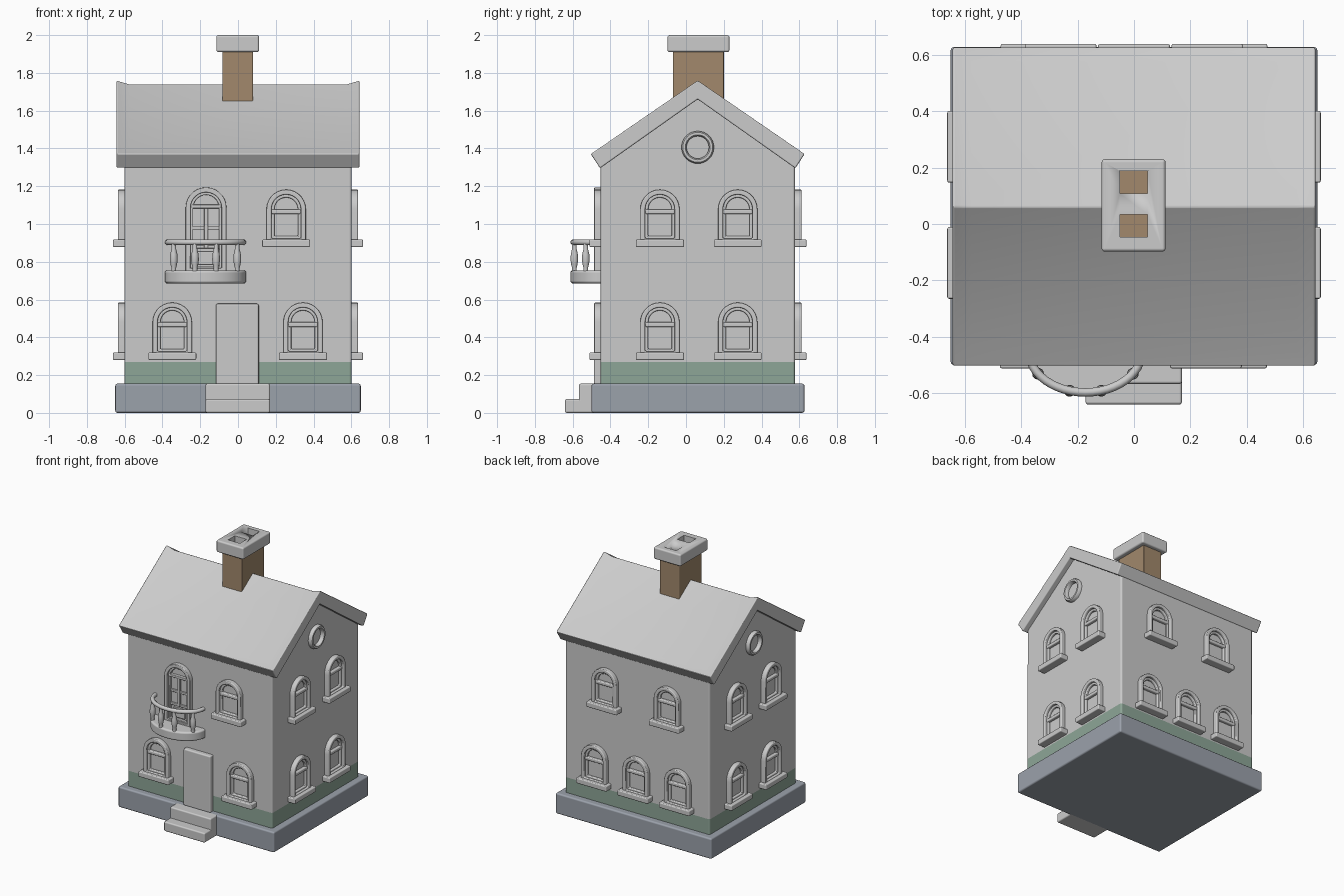
import bpy, bmesh
from math import sin, cos, pi, radians, acos
from mathutils import Vector

if "Cube" in bpy.data.objects:
    bpy.data.objects.remove(bpy.data.objects["Cube"])

FRONT, BACK, SIDE, YC = -0.452, 0.578, 0.602, 0.062


def material(name, rgb):
    m = bpy.data.materials.new(name)
    m.diffuse_color = (*rgb, 1)
    m.use_nodes = True
    m.node_tree.nodes["Principled BSDF"].inputs["Base Color"].default_value = m.diffuse_color
    return m


TAN = material("chimney_tan", (0.36, 0.25, 0.15))
GREEN = material("mossy_green", (0.27, 0.38, 0.31))
GREY = material("plaster_grey", (0.55, 0.55, 0.55))
SLATE = material("base_slate", (0.33, 0.36, 0.41))


def box(bm, x0, x1, y0, y1, z0, z1):
    prism(bm, [(x0, y0, z0), (x1, y0, z0), (x1, y1, z0), (x0, y1, z0)], (0, 0, z1 - z0))


def prism(bm, pts, vec):
    f = bm.faces.new([bm.verts.new(p) for p in pts])
    r = bmesh.ops.extrude_face_region(bm, geom=[f], use_keep_orig=True)
    verts = [v for v in r["geom"] if isinstance(v, bmesh.types.BMVert)]
    bmesh.ops.translate(bm, verts=verts, vec=vec)


def arch_ring(bm, half, bottom, spring, width, y0, y1, n=14):
    # Arched frame closed along the bottom, running from y0 to y1
    def outline(h, b):
        arc = [(h * cos(pi * i / n), spring + h * sin(pi * i / n)) for i in range(n + 1)]
        return [(-h, b), (h, b)] + arc
    a, b = outline(half, bottom), outline(half - width, bottom + width)
    loops = [[bm.verts.new((x, y, z)) for x, z in o] for o, y in ((a, y0), (a, y1), (b, y1), (b, y0))]
    m = len(a)
    for k in range(4):
        p, q = loops[k], loops[(k + 1) % 4]
        for i in range(m):
            j = (i + 1) % m
            bm.faces.new((p[i], p[j], q[j], q[i]))


def mesh(name, bm):
    bmesh.ops.recalc_face_normals(bm, faces=bm.faces[:])
    me = bpy.data.meshes.new(name)
    bm.to_mesh(me)
    bm.free()
    return me


def add(name, me, bevel=0.0, loc=(0, 0, 0), rot=0.0, mat=None, segments=3):
    ob = bpy.data.objects.new(name, me)
    bpy.context.collection.objects.link(ob)
    ob.location, ob.rotation_euler = loc, (0, 0, rot)
    if mat and not me.materials:
        me.materials.append(mat)
    if bevel:
        b = ob.modifiers.new("soft_edges", "BEVEL")
        b.width, b.segments, b.limit_method = bevel, segments, "ANGLE"
        b.angle_limit, b.harden_normals = radians(40), True
    return ob


def box_object(name, dims, bevel=0.01, mat=None):
    bm = bmesh.new()
    box(bm, *dims)
    return add(name, mesh(name, bm), bevel, mat=mat)


# Foundation and entrance steps
box_object("foundation", (-0.65, 0.65, -0.5, 0.627, 0, 0.155), 0.012, SLATE)
box_object("upper_step", (-0.172, 0.17, -0.567, -0.48, 0, 0.155), 0.01)
box_object("lower_step", (-0.172, 0.17, -0.64, -0.48, 0, 0.073), 0.01)

# Gabled wall block with a green lower band
bm = bmesh.new()
wall = [(FRONT, 0.14), (BACK, 0.14), (BACK, 1.32), (YC, 1.69), (FRONT, 1.32)]
prism(bm, [(-SIDE, y, z) for y, z in wall], (2 * SIDE, 0, 0))
bmesh.ops.bisect_plane(bm, geom=bm.verts[:] + bm.edges[:] + bm.faces[:],
                       plane_co=(0, 0, 0.27), plane_no=(0, 0, 1))
for f in bm.faces:
    f.material_index = int(f.calc_center_median().z < 0.27)
me = mesh("walls", bm)
me.materials.append(GREY)
me.materials.append(GREEN)
add("walls", me, 0.014)

# Roof: chevron slab with a sunken field inside a raised border
bm = bmesh.new()
half = [(0.567, 1.372), (0.517, 1.295)]
roof = [(0, 1.762)] + half + [(0, 1.66)] + [(-y, z) for y, z in half[::-1]]
prism(bm, [(-0.643, YC + y, z) for y, z in roof], (1.286, 0, 0))
bmesh.ops.recalc_face_normals(bm, faces=bm.faces[:])
bm.normal_update()
top = [f for f in bm.faces if f.normal.z > 0.5]
bmesh.ops.inset_region(bm, faces=top, thickness=0.066, use_even_offset=True)
bmesh.ops.translate(bm, verts=list({v for f in top for v in f.verts}), vec=(0, 0, -0.02))
add("roof", mesh("roof", bm), 0.008)

# Chimney: shaft and a cap pierced by two flues
box_object("chimney_shaft", (-0.083, 0.08, -0.07, 0.2, 1.6, 1.915), 0.006, TAN)
cap = box_object("chimney_cap", (-0.115, 0.112, -0.098, 0.23, 1.91, 2.0), 0.012)
bm = bmesh.new()
for y in (-0.006, 0.148):
    box(bm, -0.05, 0.048, y - 0.04, y + 0.04, 1.85, 2.1)
cutter = add("flue_cutter", mesh("flue_cutter", bm))
cutter.hide_render = True
cutter.display_type = "WIRE"
cut = cap.modifiers.new("flues", "BOOLEAN")
cut.object, cut.operation, cut.solver = cutter, "DIFFERENCE", "EXACT"

# Arched window; local origin is the underside of the sill on the wall
bm = bmesh.new()
arch_ring(bm, 0.104, 0.02, 0.2, 0.026, -0.034, 0.01)
arch_ring(bm, 0.08, 0.04, 0.2, 0.018, -0.017, 0.01)
box(bm, -0.078, 0.078, -0.022, 0.01, 0.175, 0.2)
box(bm, -0.127, 0.127, -0.06, 0.01, 0, 0.04)
window = mesh("window", bm)

LOW, HIGH = 0.28, 0.878
places = [("front", x, FRONT, z, 0) for x, z in ((-0.348, LOW), (0.344, LOW), (0.255, HIGH))]
places += [("back", x, BACK, z, pi) for x, z in
           ((-0.346, LOW), (0, LOW), (0.346, LOW), (-0.26, HIGH), (0.26, HIGH))]
for y in (-0.138, 0.274):
    for z in (LOW, HIGH):
        places += [("right", SIDE, y, z, pi / 2), ("left", -SIDE, y, z, -pi / 2)]
for side, x, y, z, rot in places:
    add(f"{side}_window", window, 0.007, (x, y, z), rot)

# Round attic windows in both gables
bm = bmesh.new()
N = 32
section = [(0.059, 0.01), (0.059, -0.018), (0.066, -0.028), (0.079, -0.028), (0.086, -0.018), (0.086, 0.01)]
rings = [[bm.verts.new((r * cos(2 * pi * i / N), y, r * sin(2 * pi * i / N))) for i in range(N)]
         for r, y in section]
for p, q in zip(rings, rings[1:]):
    for i in range(N):
        j = (i + 1) % N
        bm.faces.new((p[i], p[j], q[j], q[i]))
round_me = mesh("attic_window", bm)
for s in (-1, 1):
    add("attic_window", round_me, 0, (s * SIDE, YC, 1.406), s * pi / 2)

# Front door
box_object("front_door", (-0.117, 0.11, -0.487, -0.44, 0.15, 0.578), 0.01)

# Balcony door with glazing bars
BX = -0.172
bm = bmesh.new()
arch_ring(bm, 0.108, 0.74, 1.086, 0.026, -0.034, 0.01)
arch_ring(bm, 0.084, 0.76, 1.086, 0.016, -0.02, 0.01)
box(bm, -0.082, 0.082, -0.022, 0.01, 1.083, 1.103)
box(bm, -0.011, 0.011, -0.015, 0.01, 0.87, 1.09)
for z in (0.87, 0.97):
    box(bm, -0.08, 0.08, -0.013, 0.01, z, z + 0.018)
box(bm, -0.05, 0.05, -0.012, 0.01, 0.785, 0.855)
add("balcony_door", mesh("balcony_door", bm), 0.005, (BX + 0.003, FRONT, 0))


# Balcony: half-oval slab, handrail and turned balusters
def oval(a, b, z, n=24):
    return [(BX + a * cos(pi * i / n), FRONT - b * sin(pi * i / n), z) for i in range(n + 1)]


bm = bmesh.new()
pts = oval(0.215, 0.16, 0.685)
prism(bm, [(BX + 0.215, FRONT + 0.02, 0.685)] + pts + [(BX - 0.215, FRONT + 0.02, 0.685)], (0, 0, 0.07))
add("balcony_slab", mesh("balcony_slab", bm), 0.014)

cu = bpy.data.curves.new("balcony_rail", "CURVE")
cu.dimensions, cu.bevel_depth, cu.bevel_resolution, cu.use_fill_caps = "3D", 0.015, 3, True
path = oval(0.2, 0.145, 0.903)
sp = cu.splines.new("POLY")
sp.points.add(len(path) - 1)
for p, co in zip(sp.points, path):
    p.co = (*co, 1)
add_rail = bpy.data.objects.new("balcony_rail", cu)
bpy.context.collection.objects.link(add_rail)
sp.use_smooth = True

bm = bmesh.new()
profile = [(0.013, 0.75), (0.013, 0.77), (0.017, 0.785), (0.021, 0.81), (0.019, 0.84), (0.012, 0.87), (0.012, 0.9)]
vs = [bm.verts.new((r, 0, z)) for r, z in profile]
es = [bm.edges.new(e) for e in zip(vs, vs[1:])]
bmesh.ops.spin(bm, geom=vs + es, cent=(0, 0, 0), axis=(0, 0, 1), angle=2 * pi, steps=14)
bmesh.ops.remove_doubles(bm, verts=bm.verts[:], dist=1e-4)
baluster = mesh("baluster", bm)
for dx in (-0.168, -0.056, 0.056, 0.168):
    add("baluster", baluster, 0, (BX + dx, FRONT - 0.145 * sin(acos(dx / 0.2)), 0))

# Smooth shading with sharp corners kept
bpy.ops.object.select_all(action="DESELECT")
for ob in bpy.context.scene.objects:
    if ob.type == "MESH":
        ob.select_set(True)
        bpy.context.view_layer.objects.active = ob
bpy.ops.object.shade_smooth_by_angle(angle=radians(40))
